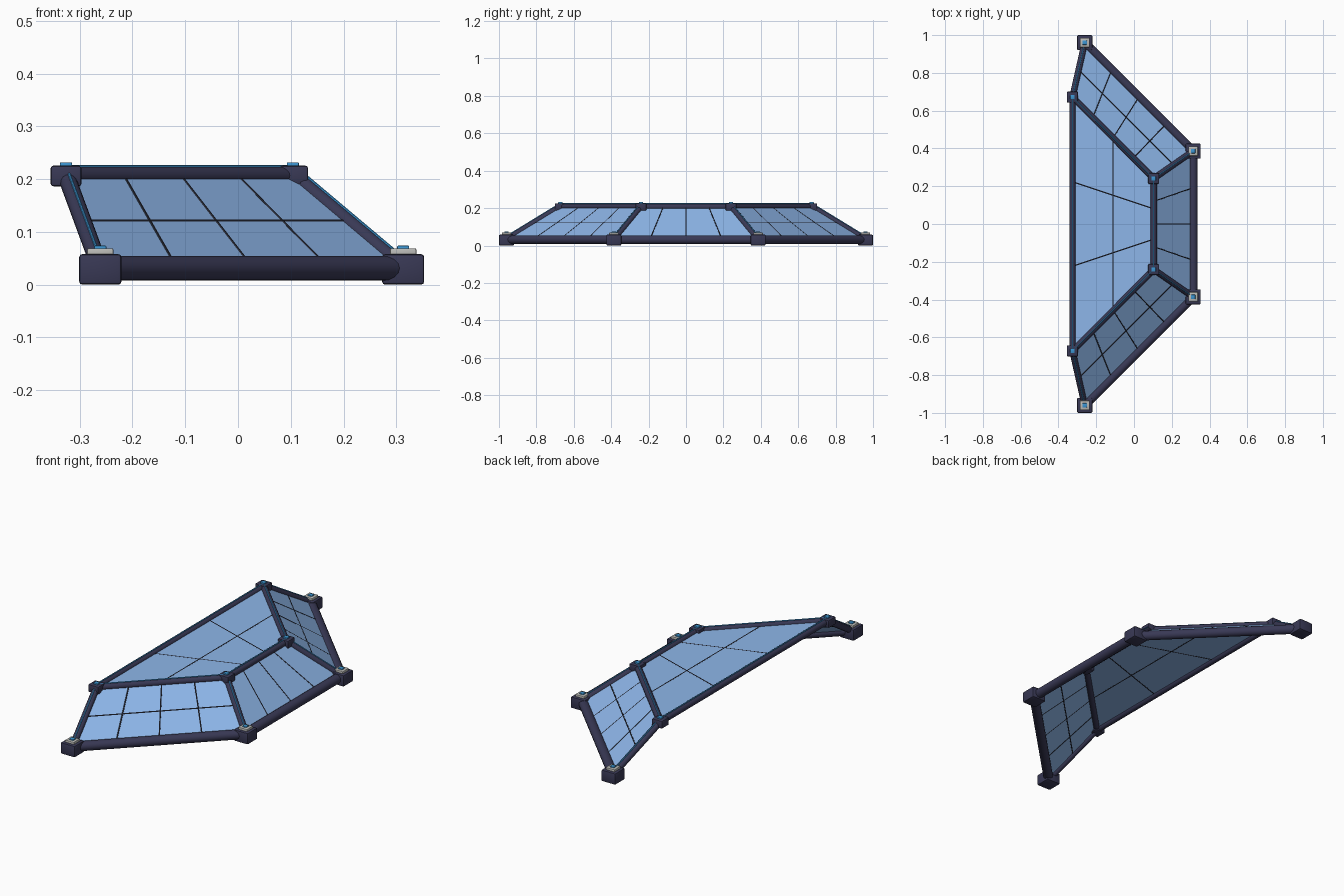
import bpy, bmesh
from mathutils import Vector, Matrix

if "Cube" in bpy.data.objects:
    bpy.data.objects.remove(bpy.data.objects["Cube"])


def material(name, rgb):
    m = bpy.data.materials.new(name)
    m.diffuse_color = (*rgb, 1)
    m.use_nodes = True
    m.node_tree.nodes["Principled BSDF"].inputs["Base Color"].default_value = m.diffuse_color
    return m


FRAME = material("frame_navy", (0.04, 0.04, 0.09))
GLASS = material("glass_blue", (0.27, 0.47, 0.82))
BAR = material("bar_dark", (0.022, 0.025, 0.04))
PLATE = material("plate_grey", (0.5, 0.5, 0.48))
GLOW = material("accent_blue", (0.045, 0.3, 0.64))


def finish(name, bm, mat, smooth=False):
    bmesh.ops.recalc_face_normals(bm, faces=bm.faces)
    me = bpy.data.meshes.new(name)
    bm.to_mesh(me)
    bm.free()
    me.materials.append(mat)
    ob = bpy.data.objects.new(name, me)
    bpy.context.collection.objects.link(ob)
    if smooth:
        bpy.ops.object.select_all(action='DESELECT')
        ob.select_set(True)
        bpy.context.view_layer.objects.active = ob
        bpy.ops.object.shade_smooth_by_angle(angle=0.7)
    return ob


def box(name, centre, size, mat, bevel):
    bm = bmesh.new()
    bmesh.ops.create_cube(bm, size=1, matrix=Matrix.Translation(centre) @ Matrix.Diagonal((*size, 1)))
    bmesh.ops.bevel(bm, geom=bm.edges[:], offset=bevel, segments=2, profile=0.5, affect='EDGES')
    return finish(name, bm, mat, True)


def rod(name, a, b, r, mat, sides=16):
    bm = bmesh.new()
    d = b - a
    mtx = Matrix.Translation((a + b) / 2) @ d.to_track_quat('Z', 'Y').to_matrix().to_4x4()
    bmesh.ops.create_cone(bm, cap_ends=True, segments=sides, radius1=r, radius2=r, depth=d.length, matrix=mtx)
    return finish(name, bm, mat, True)


def strip(name, a, b, r):
    # accent line lying along the upper side of a rail
    d = (b - a).normalized()
    up = (Vector((0, 0, 1)) - d * d.z).normalized() * r
    return rod(name, a + up, b + up, 0.003, GLOW, 8)


def panel(name, a, b, c, d, cols, rows):
    # a-b lower edge, d-c upper edge; glass slab with dividing bars
    n = (b - a).cross(d - a).normalized() * 0.003
    bm = bmesh.new()
    lo = [bm.verts.new(p - n) for p in (a, b, c, d)]
    hi = [bm.verts.new(p + n) for p in (a, b, c, d)]
    bm.faces.new(lo)
    bm.faces.new(hi)
    for i in range(4):
        j = (i + 1) % 4
        bm.faces.new((lo[i], lo[j], hi[j], hi[i]))
    finish(name + "_glass", bm, GLASS)
    for i in range(1, cols):
        rod(f"{name}_upright_bar_{i}", a.lerp(b, i / cols), d.lerp(c, i / cols), 0.0045, BAR, 8)
    for i in range(1, rows):
        rod(f"{name}_cross_bar_{i}", a.lerp(d, i / rows), b.lerp(c, i / rows), 0.0045, BAR, 8)


# corner points, running from the front wing round to the back wing
low = [Vector(p) for p in ((-0.261, -0.96, 0.031), (0.313, -0.386, 0.031),
                           (0.313, 0.386, 0.031), (-0.261, 0.96, 0.031))]
top = [Vector(p) for p in ((-0.326, -0.672, 0.207), (0.104, -0.241, 0.207),
                           (0.104, 0.241, 0.207), (-0.326, 0.672, 0.207))]

# corner blocks with their caps
for i, (p, t) in enumerate(zip(low, top)):
    box(f"lower_corner_{i}", (p.x, p.y, 0.029), (0.08, 0.08, 0.058), FRAME, 0.006)
    box(f"corner_plate_{i}", (p.x, p.y, 0.061), (0.05, 0.05, 0.016), PLATE, 0.003)
    box(f"lower_light_{i}", (p.x, p.y, 0.068), (0.023, 0.023, 0.012), GLOW, 0.002)
    box(f"upper_corner_{i}", (t.x, t.y, 0.206), (0.058, 0.058, 0.039), FRAME, 0.005)
    box(f"upper_light_{i}", (t.x, t.y, 0.226), (0.023, 0.023, 0.012), GLOW, 0.002)
    # sloping hip rail
    rod(f"hip_rail_{i}", p, t, 0.0165, FRAME)
    strip(f"hip_strip_{i}", p, t, 0.0165)
    # closed ring of upper rails
    u = top[(i + 1) % 4]
    rod(f"upper_rail_{i}", t, u, 0.0165, FRAME)
    strip(f"upper_strip_{i}", t, u, 0.0165)

# lower rails (open at the rear) and sloping windows
for i, (name, rows) in enumerate((("front_wing", 2), ("centre", 1), ("back_wing", 2))):
    rod(name + "_lower_rail", low[i], low[i + 1], 0.0235, FRAME)
    panel(name, low[i], low[i + 1], top[i + 1], top[i], 4, rows)

# roof window
panel("roof", top[0], top[3], top[2], top[1], 3, 2)
